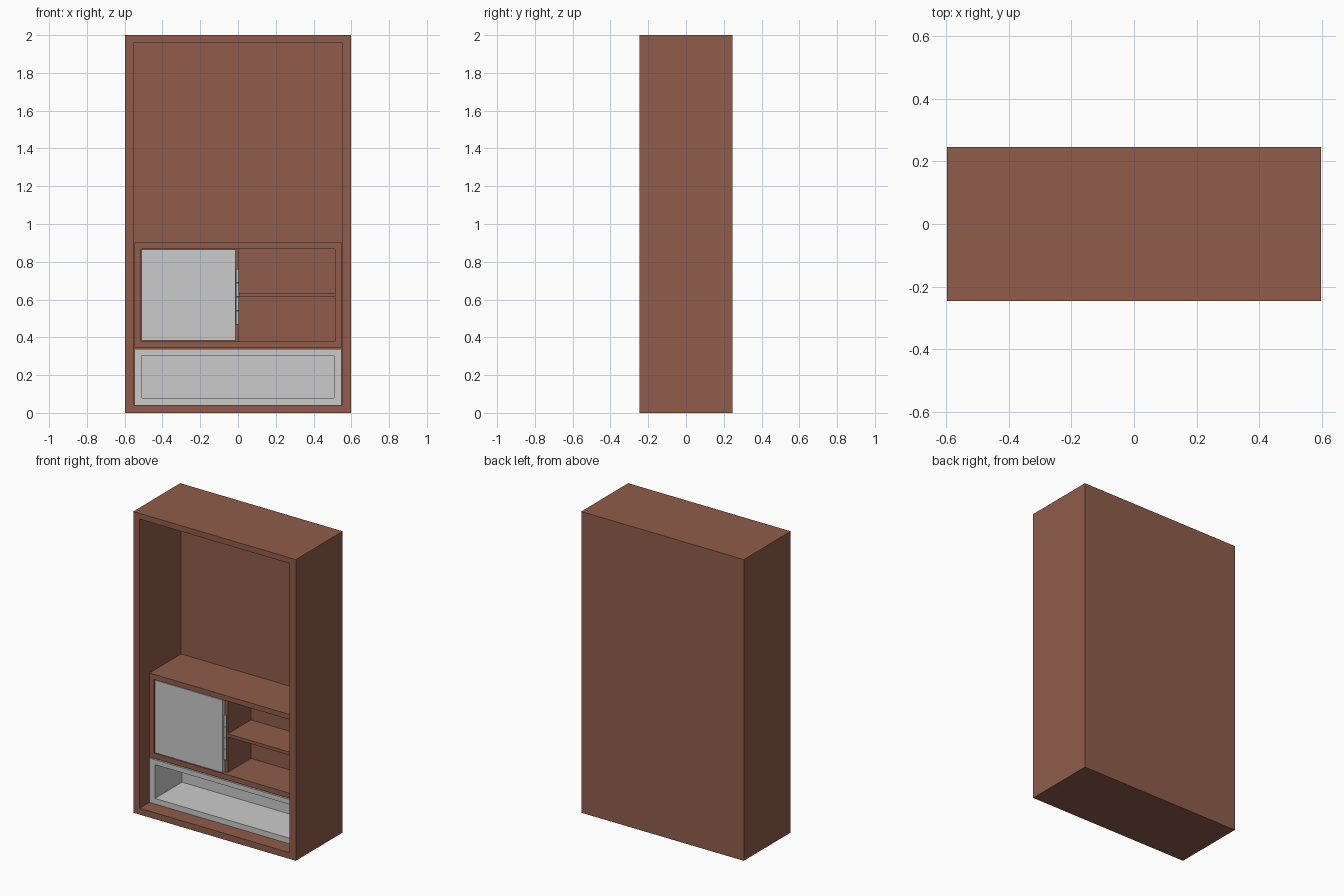
import bpy, bmesh
from mathutils import Vector

if "Cube" in bpy.data.objects:
    bpy.data.objects.remove(bpy.data.objects["Cube"])

brown = bpy.data.materials.new("brown_wood")
brown.diffuse_color = (0.28, 0.107, 0.07, 1)
brown.use_nodes = True
brown.node_tree.nodes["Principled BSDF"].inputs["Base Color"].default_value = brown.diffuse_color


def finish(name, bm, mat=None):
    bmesh.ops.recalc_face_normals(bm, faces=bm.faces)
    mesh = bpy.data.meshes.new(name)
    bm.to_mesh(mesh)
    bm.free()
    obj = bpy.data.objects.new(name, mesh)
    bpy.context.collection.objects.link(obj)
    if mat:
        mesh.materials.append(mat)
    return obj


def block(x, y, z):
    bm = bmesh.new()
    bmesh.ops.create_cube(bm, size=1)
    for v in bm.verts:
        v.co = Vector([r[0] if c < 0 else r[1] for c, r in zip(v.co, (x, y, z))])
    bm.normal_update()
    return bm


def panel(name, x, y, z, mat=None):
    return finish(name, block(x, y, z), mat)


# Box open at the front: inset the front face, then push it back
def open_box(name, x, y, z, hole_x, hole_z, back, mat=None):
    bm = block(x, y, z)
    front = min(bm.faces, key=lambda f: f.calc_center_median().y)
    bmesh.ops.inset_region(bm, faces=[front], thickness=0.02)
    mx, mz = sum(x) / 2, sum(z) / 2
    for v in front.verts:
        v.co.x = hole_x[0] if v.co.x < mx else hole_x[1]
        v.co.z = hole_z[0] if v.co.z < mz else hole_z[1]
    inner = bmesh.ops.extrude_discrete_faces(bm, faces=[front])["faces"][0]
    for v in inner.verts:
        v.co.y = back
    return finish(name, bm, mat)


# Outer cabinet
open_box("cabinet_shell", (-0.597, 0.597), (-0.246, 0.246), (0, 2),
         (-0.551, 0.551), (0.042, 1.962), 0.187, brown)

# Inserts set back inside the cabinet
open_box("lower_drawer", (-0.549, 0.549), (-0.145, 0.186), (0.043, 0.337),
         (-0.508, 0.508), (0.08, 0.304), 0.138)
open_box("middle_cupboard", (-0.549, 0.549), (-0.145, 0.186), (0.344, 0.902),
         (-0.514, 0.514), (0.379, 0.868), 0.128, brown)

# Divider and shelf in the cupboard
panel("cupboard_divider", (-0.014, 0.006), (-0.115, 0.128), (0.379, 0.868), brown)
panel("cupboard_shelf", (0.006, 0.514), (-0.115, 0.128), (0.614, 0.635), brown)

# Door and the row of hinge barrels beside it
panel("cupboard_door", (-0.511, -0.012), (-0.143, -0.118), (0.383, 0.864))
for i in range(4):
    bm = bmesh.new()
    bmesh.ops.create_cone(bm, cap_ends=True, segments=16, radius1=0.0075,
                          radius2=0.0075, depth=0.071)
    bmesh.ops.translate(bm, verts=bm.verts, vec=(-0.003, -0.13, 0.503 + i * 0.0747))
    obj = finish(f"hinge_barrel_{i + 1}", bm)
    for p in obj.data.polygons:
        p.use_smooth = len(p.vertices) == 4
